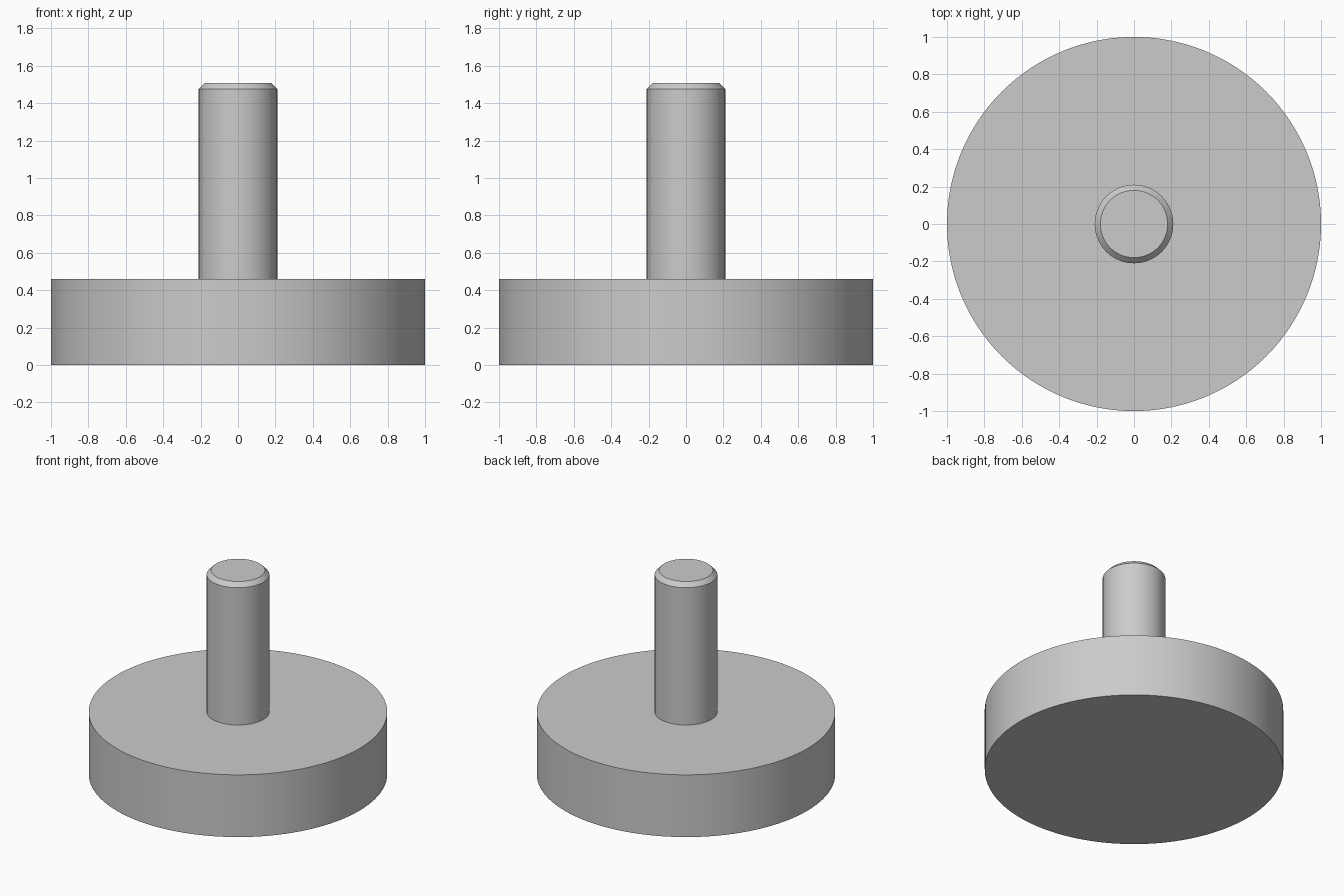
import bpy
import bmesh
import math

# Remove the default cube
cube = bpy.data.objects.get("Cube")
if cube:
    bpy.data.objects.remove(cube, do_unlink=True)

# Single plain grey material
grey = bpy.data.materials.new("plain_grey")
grey.use_nodes = True
colour = (0.6, 0.6, 0.6, 1.0)
grey.diffuse_color = colour
grey.node_tree.nodes["Principled BSDF"].inputs["Base Color"].default_value = colour


def turned_part(name, profile, segments):
    """Closed solid of revolution from (radius, height) points, bottom to top."""
    bm = bmesh.new()
    rings = []
    for radius, z in profile:
        angles = [2 * math.pi * i / segments for i in range(segments)]
        rings.append([bm.verts.new((radius * math.cos(a), radius * math.sin(a), z))
                      for a in angles])
    for low, high in zip(rings, rings[1:]):
        for i in range(segments):
            j = (i + 1) % segments
            bm.faces.new((low[i], low[j], high[j], high[i]))
    bm.faces.new(rings[0][::-1])
    bm.faces.new(rings[-1])

    mesh = bpy.data.meshes.new(name)
    bm.to_mesh(mesh)
    bm.free()
    mesh.materials.append(grey)
    obj = bpy.data.objects.new(name, mesh)
    bpy.context.collection.objects.link(obj)

    bpy.ops.object.select_all(action="DESELECT")
    obj.select_set(True)
    bpy.context.view_layer.objects.active = obj
    bpy.ops.object.shade_smooth_by_angle(angle=math.radians(30))
    return obj


base_top = 0.46

# Thick round base
turned_part("base_disc", [(1.0, 0), (1.0, base_top)], 128)

# Upright pin with a chamfered tip, slightly sunk into the base
turned_part("pin", [(0.21, base_top - 0.02), (0.21, 1.475), (0.18, 1.507)], 96)
